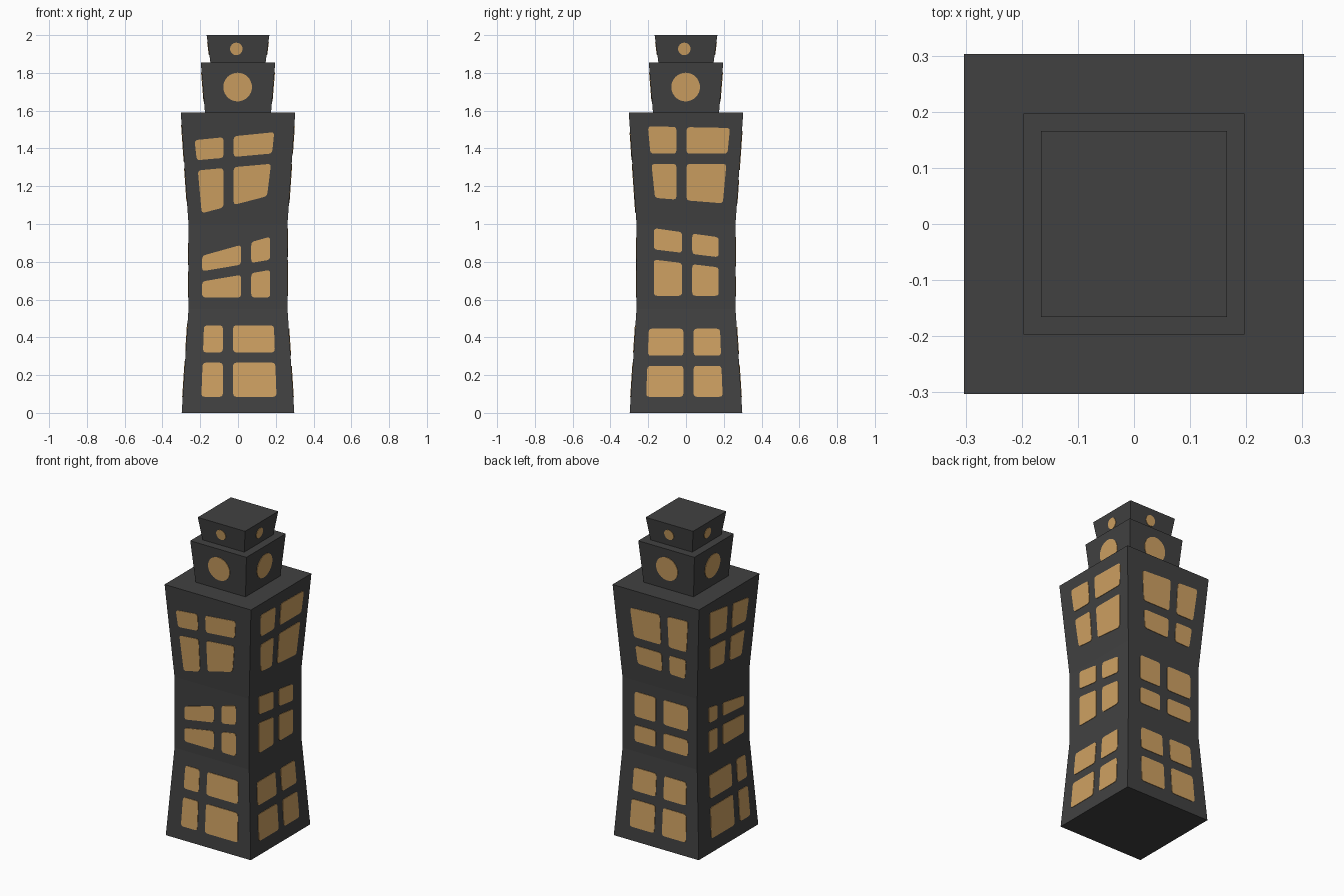
import bpy, bmesh, math
from mathutils import Matrix, Vector

if "Cube" in bpy.data.objects:
    bpy.data.objects.remove(bpy.data.objects["Cube"])

# wall profiles: (height, half width)
SHAFT = [(0, 0.298), (0.55, 0.262), (1.0, 0.262), (1.59, 0.303)]
UPPER = [(1.59, 0.175), (1.855, 0.197)]
CAP = [(1.855, 0.146), (2.0, 0.166)]
BAR = 0.027  # half width of the bars between panes


def material(name, rgb):
    m = bpy.data.materials.new(name)
    m.diffuse_color = (*rgb, 1)
    m.use_nodes = True
    m.node_tree.nodes["Principled BSDF"].inputs["Base Color"].default_value = m.diffuse_color
    return m


WALL = material("charcoal wall", (0.053, 0.053, 0.053))
GLOW = material("amber window", (0.62, 0.355, 0.122))


def finish(bm, name, mat):
    bmesh.ops.recalc_face_normals(bm, faces=bm.faces)
    me = bpy.data.meshes.new(name)
    bm.to_mesh(me)
    bm.free()
    me.materials.append(mat)
    bpy.context.collection.objects.link(bpy.data.objects.new(name, me))


def tower(name, profile):
    """Loft square rings up a profile."""
    bm = bmesh.new()
    rings = [[bm.verts.new((sx * h, sy * h, z)) for sx, sy in
              ((-1, -1), (1, -1), (1, 1), (-1, 1))] for z, h in profile]
    for a, b in zip(rings, rings[1:]):
        for i in range(4):
            j = (i + 1) % 4
            bm.faces.new((a[i], a[j], b[j], b[i]))
    bm.faces.new(rings[0][::-1])
    bm.faces.new(rings[-1])
    finish(bm, name, WALL)


def wall_at(profile, z):
    for (z0, h0), (z1, h1) in zip(profile, profile[1:]):
        if z <= z1:
            return h0 + (h1 - h0) * (z - z0) / (z1 - z0)


def pane(bm, side, outline, profile):
    """Thin plate lying on a wall; side 0 front, 1 right, 2 back, 3 left."""
    rot = Matrix.Rotation(side * math.pi / 2, 3, 'Z')
    out, inn = ([bm.verts.new(rot @ Vector((u, -wall_at(profile, z) - d, z)))
                 for u, z in outline] for d in (0.003, -0.003))
    bm.faces.new(out)
    bm.faces.new(inn[::-1])
    n = len(out)
    for i in range(n):
        j = (i + 1) % n
        bm.faces.new((out[i], inn[i], inn[j], out[j]))


def rounded(quad, r=0.018):
    """Round the corners of a quad with small curves."""
    pts = []
    q = [Vector(p) for p in quad]
    for i, c in enumerate(q):
        a = c + (q[i - 1] - c).normalized() * r
        b = c + (q[(i + 1) % 4] - c).normalized() * r
        for k in range(4):
            t = k / 3
            pts.append(a * (1 - t) ** 2 + c * 2 * t * (1 - t) + b * t * t)
    return pts


def four_panes(bm, side, cols, rows, slopes=(0, 0, 0), lean=0):
    """2 x 2 panes: cols left, bar, right; rows top, bar, bottom at u = 0;
    each row line has a slope; outer edges lean inwards going down."""
    left, mid, right = cols
    top, bar, low = rows
    us = (left, mid - BAR, mid + BAR, right)
    zs = (top, bar + BAR, bar - BAR, low)
    ss = (slopes[0], slopes[1], slopes[1], slopes[2])

    def corner(c, r):
        shift = lean * (top - zs[r]) / (top - low)
        u = us[c] + shift * ((c == 0) - (c == 3))
        return u, zs[r] + ss[r] * u

    for c in (0, 2):
        for r in (0, 2):
            pane(bm, side, rounded([corner(c, r + 1), corner(c + 1, r + 1),
                                    corner(c + 1, r), corner(c, r)]), SHAFT)


def round_pane(bm, side, u, z, r, profile, n=32):
    angles = [2 * math.pi * k / n for k in range(n)]
    pane(bm, side, [(u + r * math.cos(a), z + r * math.sin(a)) for a in angles], profile)


def wall_windows(side, name, top, middle, base_cols, base_top):
    """All windows of one side: three groups of four and two round ones."""
    bm = bmesh.new()
    four_panes(bm, side, *top, lean=0.038)
    four_panes(bm, side, *middle)
    four_panes(bm, side, base_cols, (base_top, base_top - 0.17, 0.085), lean=-0.014)
    finish(bm, name + "_windows", GLOW)
    bm = bmesh.new()
    round_pane(bm, side, -0.002, 1.725, 0.076, UPPER)
    round_pane(bm, side, -0.009, 1.927, 0.033, CAP)
    finish(bm, name + "_round_windows", GLOW)


tower("tower_shaft", SHAFT)
tower("upper_tier", UPPER)
tower("top_tier", CAP)

wall_windows(0, "front",
             ((-0.23, -0.05, 0.192), (1.467, 1.33, 1.107), (0.1, 0.09, 0.26)),
             ((-0.19, 0.043, 0.17), (0.885, 0.755, 0.611), (0.28, 0.17, 0)),
             (-0.18, -0.053, 0.19), 0.463)
wall_windows(1, "right",
             ((-0.202, -0.024, 0.233), (1.513, 1.345, 1.125), (-0.02, 0, -0.08)),
             ((-0.17, 0.006, 0.173), (0.954, 0.818, 0.62), (-0.14, -0.12, 0)),
             (-0.197, 0.013, 0.18), 0.446)
wall_windows(2, "back",
             ((-0.185, 0.051, 0.222), (1.482, 1.26, 1.114), (0.05, 0, -0.03)),
             ((-0.175, 0, 0.198), (0.932, 0.748, 0.617)),
             (-0.175, 0.01, 0.192), 0.454)
wall_windows(3, "left",
             ((-0.19, 0.018, 0.205), (1.503, 1.313, 1.133), (-0.13, -0.05, -0.09)),
             ((-0.15, -0.035, 0.205), (0.877, 0.767, 0.612), (-0.16, -0.06, 0)),
             (-0.152, 0.093, 0.208), 0.472)
